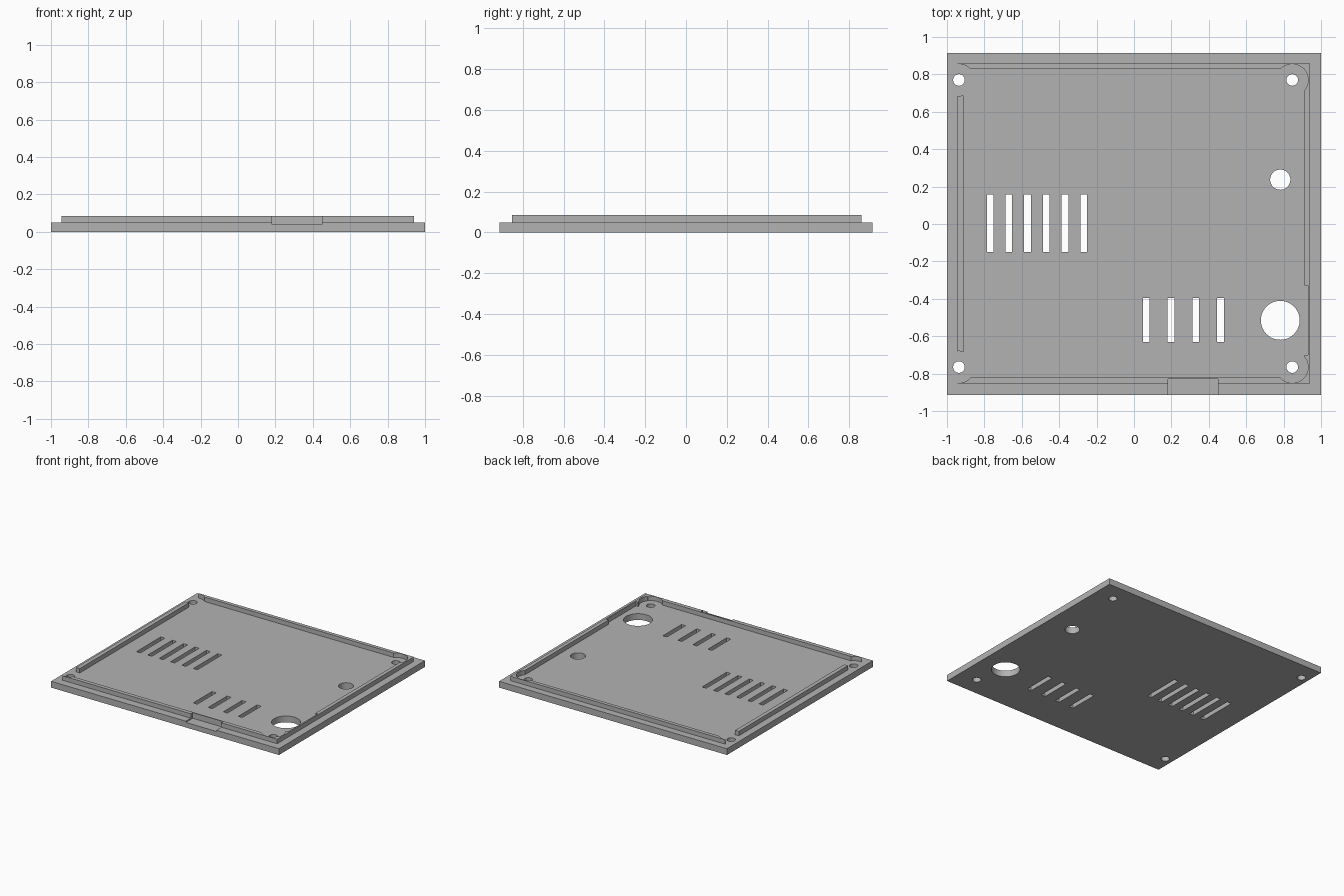
import bpy, bmesh
from math import radians
from mathutils import Matrix

cube = bpy.data.objects.get("Cube")
if cube:
    bpy.data.objects.remove(cube, do_unlink=True)

BASE_H, TOP_H = 0.05, 0.085
LOW, HIGH = -0.1, 0.2          # cutter reach through the whole part

grey = bpy.data.materials.new("plain grey plastic")
grey.use_nodes = True
colour = (0.45, 0.45, 0.45, 1)
grey.diffuse_color = colour
grey.node_tree.nodes["Principled BSDF"].inputs["Base Color"].default_value = colour


def finish(name, bm):
    mesh = bpy.data.meshes.new(name)
    bm.to_mesh(mesh)
    bm.free()
    mesh.materials.append(grey)
    obj = bpy.data.objects.new(name, mesh)
    bpy.context.collection.objects.link(obj)
    return obj


def box(name, x0, x1, y0, y1, z0=LOW, z1=HIGH):
    bm = bmesh.new()
    bmesh.ops.create_cube(bm, size=1)
    bmesh.ops.scale(bm, vec=(x1 - x0, y1 - y0, z1 - z0), verts=bm.verts)
    bmesh.ops.translate(bm, vec=((x0 + x1) / 2, (y0 + y1) / 2, (z0 + z1) / 2), verts=bm.verts)
    return finish(name, bm)


def disc(name, x, y, r):
    bm = bmesh.new()
    bmesh.ops.create_cone(bm, cap_ends=True, segments=48, radius1=r, radius2=r,
                          depth=HIGH - LOW,
                          matrix=Matrix.Translation((x, y, (LOW + HIGH) / 2)))
    return finish(name, bm)


def cut(part, cutters):
    bpy.ops.object.select_all(action='DESELECT')
    bpy.context.view_layer.objects.active = part
    part.select_set(True)
    for c in cutters:
        c.hide_render = True
        mod = part.modifiers.new("cut", 'BOOLEAN')
        mod.operation = 'DIFFERENCE'
        mod.solver = 'EXACT'
        mod.object = c
        bpy.ops.object.modifier_apply(modifier=mod.name)
        bpy.data.objects.remove(c, do_unlink=True)
    bpy.ops.object.shade_smooth_by_angle(angle=radians(30))


def front_notch():
    return box("notch_cutter", 0.183, 0.45, -1, -0.829, 0.04, HIGH)


corners = [(x, y) for x in (-0.936, 0.846) for y in (-0.765, 0.77)]

# Base plate: screw holes, round openings, two groups of vent slots, front notch
plate = box("base_plate", -1, 1, -0.915, 0.915, 0, BASE_H)
holes = [disc("screw_hole_cutter", x, y, 0.031) for x, y in corners]
holes.append(disc("small_opening_cutter", 0.782, 0.237, 0.054))
holes.append(disc("large_opening_cutter", 0.782, -0.515, 0.104))
for i in range(6):
    x = -0.769 + 0.1 * i
    holes.append(box("slot_cutter", x - 0.018, x + 0.018, -0.15, 0.157))
for i in range(4):
    x = 0.066 + 0.132 * i
    holes.append(box("slot_cutter", x - 0.018, x + 0.018, -0.63, -0.395))
cut(plate, holes + [front_notch()])

# Raised lip: hollow frame with round screw clearances, thinned beside the large opening
lip = box("raised_lip", -0.944, 0.941, -0.853, 0.859, BASE_H, TOP_H)
clear = [box("inside_cutter", -0.912, 0.911, -0.821, 0.83)]
clear += [disc("screw_clearance_cutter", x, y, 0.085) for x, y in corners]
clear.append(box("side_relief_cutter", 0.8, 0.93, -0.7, -0.33))
cut(lip, clear + [front_notch()])
